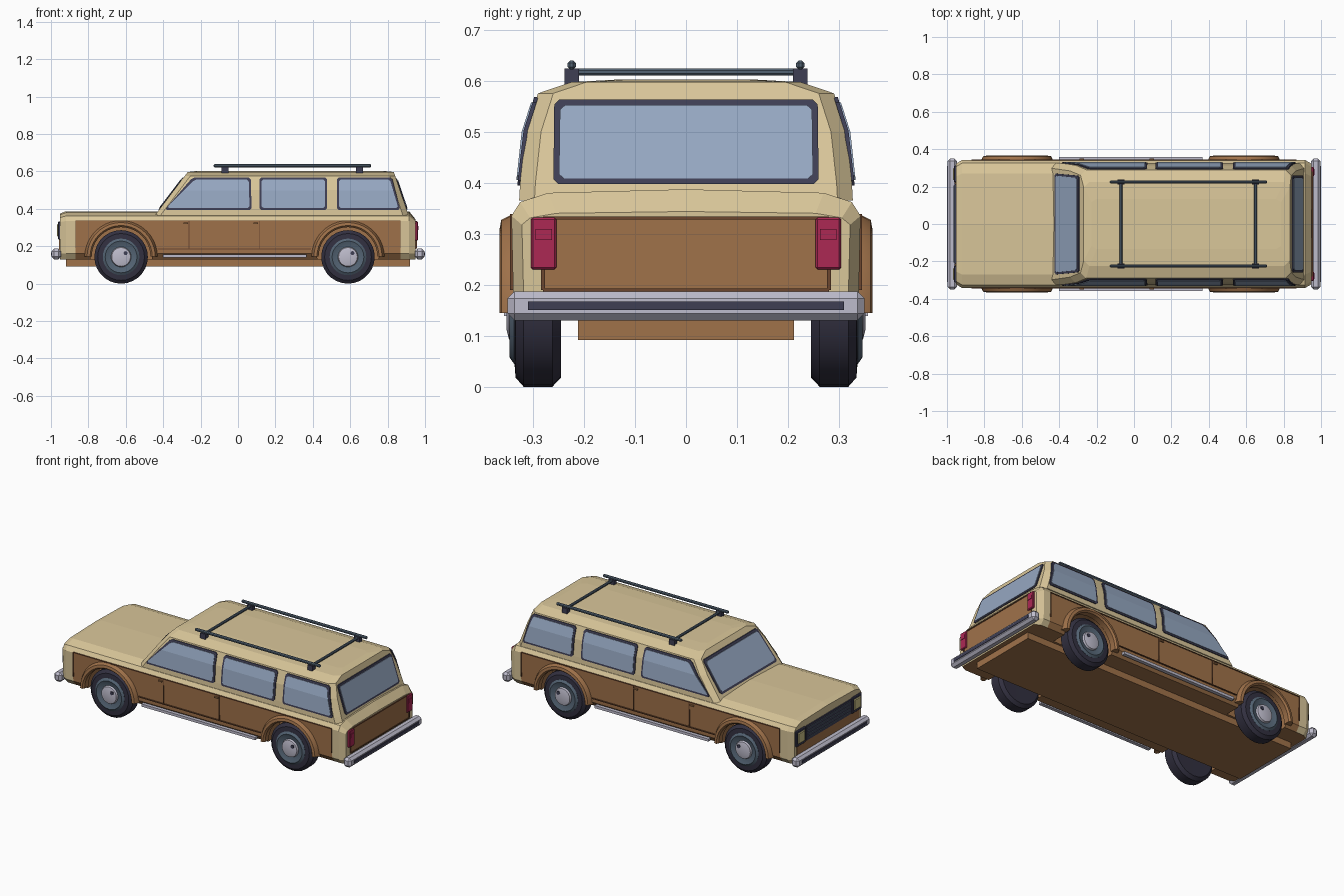
import bpy, bmesh, math

if "Cube" in bpy.data.objects:
    bpy.data.objects.remove(bpy.data.objects["Cube"])


def srgb(r, g, b):
    lin = lambda c: ((c / 255 + 0.055) / 1.055) ** 2.4 if c > 10 else c / 3294.6
    return (lin(r), lin(g), lin(b), 1)


def mat(name, *rgb):
    m = bpy.data.materials.new(name)
    m.diffuse_color = srgb(*rgb)
    m.use_nodes = True
    m.node_tree.nodes["Principled BSDF"].inputs["Base Color"].default_value = m.diffuse_color
    return m


TAN = mat("cream paint", 218, 199, 154)
WOOD = mat("wood brown", 160, 114, 74)
LINE = mat("dark wood", 108, 70, 46)
GLASS = mat("blue glass", 150, 168, 194)
DARK = mat("dark trim", 62, 62, 84)
TYRE = mat("tyre rubber", 50, 48, 64)
STEEL = mat("grey steel", 84, 100, 116)
CHROME = mat("chrome", 190, 188, 204)
RED = mat("tail red", 172, 40, 84)
LAMP = mat("lamp yellow", 205, 195, 135)


def finish(bm, name, *mats):
    bmesh.ops.recalc_face_normals(bm, faces=bm.faces)
    me = bpy.data.meshes.new(name)
    bm.to_mesh(me)
    bm.free()
    for m in mats:
        me.materials.append(m)
    ob = bpy.data.objects.new(name, me)
    bpy.context.collection.objects.link(ob)
    return ob


def box(name, m, x0, x1, y0, y1, z0, z1, bevel=0):
    bm = bmesh.new()
    bmesh.ops.create_cube(bm, size=1)
    for v in bm.verts:
        v.co = ((x0 + x1) / 2 + v.co.x * (x1 - x0), (y0 + y1) / 2 + v.co.y * (y1 - y0),
                (z0 + z1) / 2 + v.co.z * (z1 - z0))
    if bevel:
        bmesh.ops.bevel(bm, geom=bm.edges[:], offset=bevel, segments=1, affect='EDGES')
    return finish(bm, name, m)


def activate(ob):
    bpy.ops.object.select_all(action='DESELECT')
    ob.select_set(True)
    bpy.context.view_layer.objects.active = ob


def lathe(name, m, profile, cx, cz, side, segs=28, arc=2 * math.pi):
    """Closed (radius, y) profile swept around a y axis."""
    bm = bmesh.new()
    full = arc > 6
    rings = []
    for i in range(segs if full else segs + 1):
        a = arc * i / segs
        rings.append([bm.verts.new((cx + r * math.cos(a), side * y, cz + r * math.sin(a))) for r, y in profile])
    n = len(profile)
    for i in range(segs):
        p, q = rings[i], rings[(i + 1) % len(rings)]
        for j in range(n):
            k = (j + 1) % n
            bm.faces.new((p[j], p[k], q[k], q[j]))
    if not full:
        bm.faces.new(rings[0])
        bm.faces.new(rings[-1])
    bmesh.ops.remove_doubles(bm, verts=bm.verts, dist=1e-5)
    ob = finish(bm, name, m)
    activate(ob)
    bpy.ops.object.shade_smooth_by_angle(angle=math.radians(32))
    return ob


def loft(name, loops, *mats):
    bm = bmesh.new()
    rings = [[bm.verts.new(p) for p in lp] for lp in loops]
    n = len(rings[0])
    for p, q in zip(rings, rings[1:]):
        for j in range(n):
            bm.faces.new((p[j], p[(j + 1) % n], q[(j + 1) % n], q[j]))
    bm.faces.new(rings[0])
    bm.faces.new(rings[-1])
    return finish(bm, name, *mats)


# Lower body: cross-section lofted along the length, wood sides by rule
half = [(0.315, 0.13), (0.338, 0.16), (0.342, 0.335), (0.325, 0.362), (0.27, 0.38), (0.0, 0.387)]
section = half + [(-y, z) for y, z in reversed(half[:-1])]
loops = [[(x, y * s, z - d * max(0, z - 0.3)) for y, z in section] for x, s, d in
         ((-0.953, 0.94, 0.15), (-0.92, 1, 0), (-0.87, 1, 0), (0.87, 1, 0), (0.915, 1, 0), (0.95, 0.94, 0.5))]
body = loft("body", loops, WOOD, TAN)
for f in body.data.polygons:
    c = f.center
    f.material_index = 0 if c.z < 0.14 or (abs(c.x) < 0.87 and c.z < 0.34) else 1

# Wheel wells cut from the body
WHEELS = (-0.625, 0.588)
for wx in WHEELS:
    for s in (1, -1):
        cut = lathe("well_cutter", WOOD, [(0, 0.225), (0.165, 0.225), (0.165, 0.4), (0, 0.4)], wx, 0.143, s)
        cut.hide_render = True
        activate(body)
        mod = body.modifiers.new("well", 'BOOLEAN')
        mod.operation, mod.object, mod.solver = 'DIFFERENCE', cut, 'EXACT'
        bpy.ops.object.modifier_apply(modifier=mod.name)
        bpy.data.objects.remove(cut)
box("underbody", WOOD, -0.92, 0.92, -0.212, 0.212, 0.092, 0.14)

# Cabin: chamfered plan rings stacked in height
SIDE = [(0.365, 0.327), (0.40, 0.325), (0.50, 0.314), (0.575, 0.29), (0.597, 0.225)]


def side_y(z):
    for (za, ya), (zb, yb) in zip(SIDE, SIDE[1:]):
        if z <= zb:
            return ya + (yb - ya) * (z - za) / (zb - za)
    return SIDE[-1][1]


front_x = lambda z: -0.445 + 0.76 * (z - 0.365)
rear_x = lambda z: 0.912 - 0.34 * (z - 0.365)
rings = []
for z, y in SIDE:
    a, b = front_x(z), rear_x(z)
    quad = [(a, y - 0.03), (a + 0.03, y), (b - 0.03, y), (b, y - 0.03)]
    rings.append([(px, py, z) for px, py in quad] + [(px, -py, z) for px, py in reversed(quad)])
rings.append([(px * 0.92 + 0.02, py * 0.6, 0.602) for px, py, _ in rings[-1]])
loft("cabin", rings, TAN)


# Windows: dark frame plate with a glass plate on it, following the cabin
def plate(name, m, corners, place, grow, lift):
    (l0, r0, z0), (l1, r1, z1) = corners
    bm = bmesh.new()
    rows = []
    for t in (0, 0.06, 0.35, 0.62, 0.94, 1):
        z = z0 - grow + t * (z1 - z0 + 2 * grow)
        c = 0.01 if t in (0, 1) else 0
        l, r = l0 + (l1 - l0) * t - grow + c, r0 + (r1 - r0) * t + grow - c
        rows.append([bm.verts.new(place(u, z, lift + k)) for k in (-0.004, 0.004) for u in (l, r)])
    for p, q in zip(rows, rows[1:]):
        for i, j in ((0, 1), (1, 3), (3, 2), (2, 0)):
            bm.faces.new((p[i], p[j], q[j], q[i]))
    for e in (rows[0], rows[-1]):
        bm.faces.new((e[0], e[1], e[3], e[2]))
    finish(bm, name, m)


def window(name, corners, place):
    plate(name + "_frame", DARK, corners, place, 0.008, 0.001)
    plate(name + "_glass", GLASS, corners, place, -0.003, 0.004)


for s in (1, -1):
    on_side = lambda u, z, k, s=s: (u, s * (side_y(z) + k), z)
    window("front_side_window", ((-0.385, 0.065, 0.402), (-0.235, 0.06, 0.56)), on_side)
    window("middle_side_window", ((0.123, 0.468, 0.402), (0.123, 0.468, 0.56)), on_side)
    window("rear_side_window", ((0.537, 0.86, 0.402), (0.537, 0.815, 0.56)), on_side)
window("windshield", ((-0.262, 0.262, 0.405), (-0.25, 0.25, 0.56)), lambda u, z, k: (front_x(z) - k, u, z))
window("rear_window", ((-0.252, 0.252, 0.405), (-0.25, 0.25, 0.555)), lambda u, z, k: (rear_x(z) + k, u, z))

# Wheels and fender flares
for wx in WHEELS:
    for s in (1, -1):
        lathe("tyre", TYRE, [(0, 0.25), (0.105, 0.245), (0.125, 0.245), (0.143, 0.262), (0.143, 0.318),
                             (0.125, 0.334), (0.098, 0.336), (0.095, 0.325), (0, 0.325)], wx, 0.143, s)
        lathe("wheel_rim", STEEL, [(0, 0.32), (0.098, 0.32), (0.098, 0.337), (0.085, 0.346), (0.06, 0.336), (0, 0.336)],
              wx, 0.143, s)
        lathe("hub_cap", CHROME, [(0, 0.33), (0.056, 0.33), (0.05, 0.347), (0.03, 0.352), (0, 0.352)], wx, 0.143, s)
        lathe("valve", DARK, [(0, 0.34), (0.011, 0.34), (0.011, 0.355), (0, 0.355)], wx + 0.024, 0.163, s, 8)
        lathe("fender_flare", WOOD, [(0.157, 0.32), (0.157, 0.355), (0.166, 0.365), (0.182, 0.362), (0.196, 0.335),
                                     (0.196, 0.32)], wx, 0.145, s, 20, math.pi)

# Side mouldings, door seams and chrome sills
for s in (1, -1):
    def side_strip(name, m, x0, x1, z0, z1, y1=0.345):
        ys = sorted((s * 0.336, s * y1))
        box(name, m, x0, x1, ys[0], ys[1], z0, z1)
    side_strip("belt_moulding", LINE, -0.87, 0.87, 0.334, 0.339)
    side_strip("lower_moulding", LINE, -0.43, 0.39, 0.183, 0.188)
    for x in (-0.262, 0.113):
        side_strip("door_seam", LINE, x - 0.002, x + 0.002, 0.188, 0.334)
        side_strip("door_handle", WOOD, x - 0.03, x - 0.006, 0.318, 0.326, 0.35)
    for x in (-0.868, 0.868):
        side_strip("panel_end", LINE, x - 0.002, x + 0.002, 0.19, 0.336)
    side_strip("sill_strip", CHROME, -0.40, 0.365, 0.139, 0.155, 0.357)

# Tail: wood panel and lamps
box("tail_panel", WOOD, 0.94, 0.953, -0.28, 0.28, 0.185, 0.333)
for z in (0.19, 0.331):
    box("tail_moulding", LINE, 0.945, 0.956, -0.28, 0.28, z - 0.003, z + 0.003)
for s in (1, -1):
    box("tail_edge", LINE, 0.945, 0.956, s * 0.28 - 0.004, s * 0.28 + 0.004, 0.19, 0.24)
    box("tail_lamp", RED, 0.94, 0.962, s * 0.279 - 0.025, s * 0.279 + 0.025, 0.23, 0.332, 0.004)
    box("tail_lamp_lens", RED, 0.96, 0.965, s * 0.279 - 0.016, s * 0.279 + 0.016, 0.288, 0.309)

# Nose: wood panel, grille and headlamps
box("nose_panel", WOOD, -0.956, -0.94, -0.30, 0.30, 0.17, 0.238)
box("grille", DARK, -0.96, -0.94, -0.215, 0.215, 0.24, 0.328)
for i in range(4):
    z = 0.256 + i * 0.019
    box("grille_slat", STEEL, -0.964, -0.955, -0.205, 0.205, z - 0.002, z + 0.002)
for s in (1, -1):
    box("headlamp_frame", DARK, -0.963, -0.94, s * 0.268 - 0.045, s * 0.268 + 0.045, 0.236, 0.332, 0.004)
    box("headlamp", LAMP, -0.968, -0.95, s * 0.268 - 0.032, s * 0.268 + 0.032, 0.252, 0.318, 0.004)

# Bumpers with a dark rub strip
for s in (1, -1):
    xs = sorted((s * 0.946, s * 0.997))
    box("bumper", CHROME, *xs, -0.35, 0.35, 0.13, 0.187, 0.014)
    xs = sorted((s * 0.985, s * 1.0))
    box("bumper_strip", DARK, *xs, -0.31, 0.31, 0.15, 0.167)

# Roof rack
for s in (1, -1):
    y = s * 0.224
    box("rack_rail", STEEL, -0.13, 0.712, y - 0.008, y + 0.008, 0.622, 0.639, 0.005)
    for x in (-0.07, 0.65):
        box("rack_foot", DARK, x - 0.018, x + 0.018, y - 0.014, y + 0.014, 0.59, 0.624)
for x in (-0.07, 0.65):
    box("rack_crossbar", STEEL, x - 0.008, x + 0.008, -0.224, 0.224, 0.61, 0.624, 0.004)
